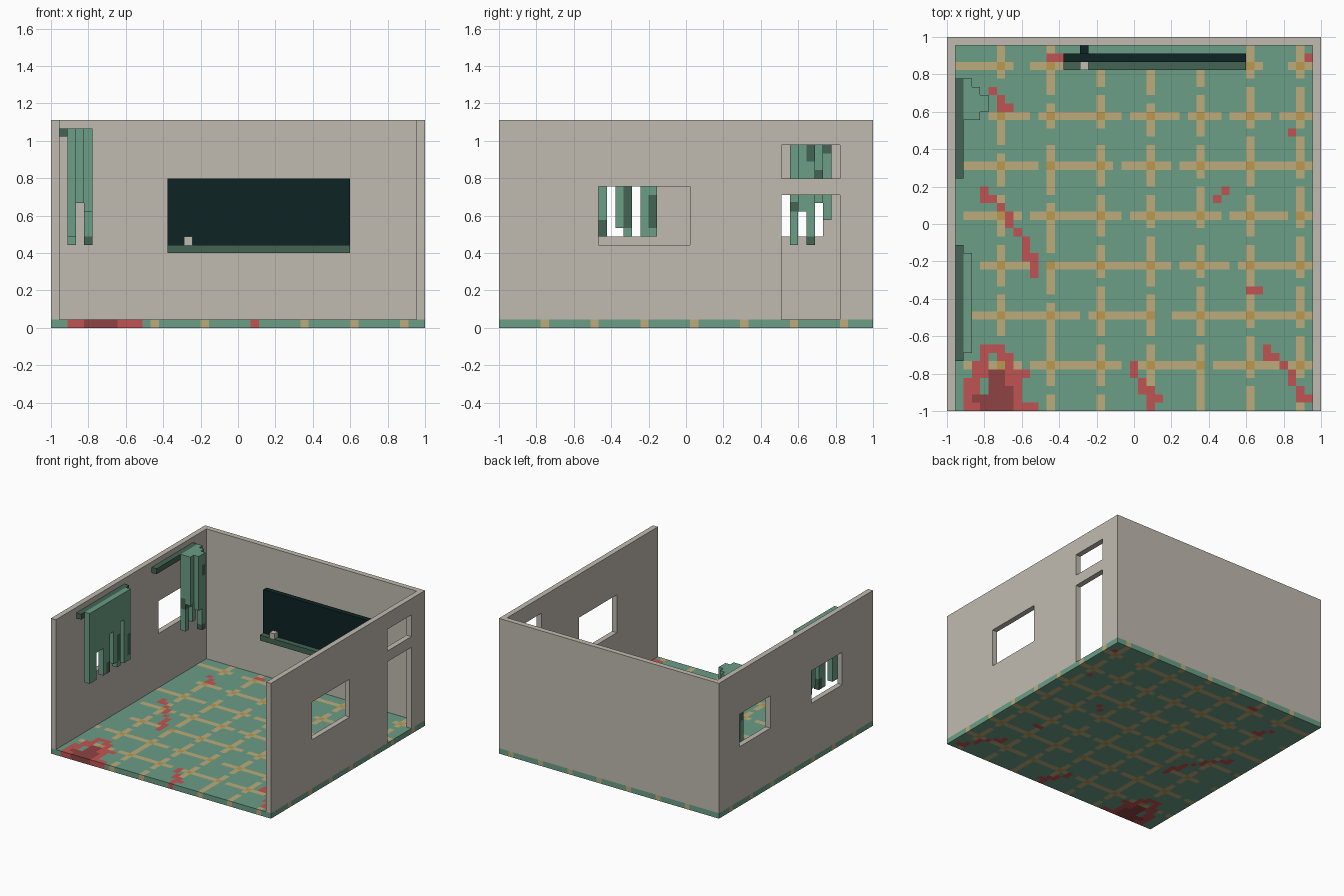
import bpy, bmesh

if "Cube" in bpy.data.objects:
    bpy.data.objects.remove(bpy.data.objects["Cube"], do_unlink=True)

N = 45                      # grid cells along the longest side
U = 2 / N


def pos(x, y, z):
    return (x * U - 1, y * U - 1, z * U)


# --- Materials ---
def material(name, rgb):
    lin = [((c / 255 + 0.055) / 1.055) ** 2.4 if c > 10 else c / 255 / 12.92 for c in rgb]
    m = bpy.data.materials.new(name)
    m.use_nodes = True
    m.diffuse_color = (*lin, 1)
    bsdf = m.node_tree.nodes["Principled BSDF"]
    bsdf.inputs["Base Color"].default_value = (*lin, 1)
    bsdf.inputs["Roughness"].default_value = 0.9
    return m


PLASTER = material("plaster grey", (192, 187, 176))
GREEN = material("worn green", (107, 157, 134))
DARK = material("dark green", (68, 100, 83))
TAN = material("grout tan", (188, 172, 124))
OCHRE = material("grout ochre", (187, 152, 78))
RED = material("stain red", (192, 84, 82))
MAROON = material("stain dark red", (143, 66, 66))
BLACK = material("board black", (13, 35, 36))


# --- Builders ---
def finish(name, bm, mats):
    me = bpy.data.meshes.new(name)
    bm.to_mesh(me)
    bm.free()
    ob = bpy.data.objects.new(name, me)
    bpy.context.collection.objects.link(ob)
    for m in mats:
        me.materials.append(m)
    return ob


def box(name, mat, xr, yr, zr):
    """Box between grid ranges."""
    bm = bmesh.new()
    bmesh.ops.create_cube(bm, size=1)
    for v in bm.verts:
        v.co = pos(*(r[0] if c < 0 else r[1] for c, r in zip(v.co, (xr, yr, zr))))
    return finish(name, bm, [mat])


SIDES = {(1, 0, 0): [(1, 0, 0), (1, 1, 0), (1, 1, 1), (1, 0, 1)],
         (-1, 0, 0): [(0, 0, 0), (0, 0, 1), (0, 1, 1), (0, 1, 0)],
         (0, 1, 0): [(0, 1, 0), (0, 1, 1), (1, 1, 1), (1, 1, 0)],
         (0, -1, 0): [(0, 0, 0), (1, 0, 0), (1, 0, 1), (0, 0, 1)],
         (0, 0, 1): [(0, 0, 1), (1, 0, 1), (1, 1, 1), (0, 1, 1)],
         (0, 0, -1): [(0, 0, 0), (0, 1, 0), (1, 1, 0), (1, 0, 0)]}


def cells(name, filled, mats):
    """Outer skin of a set of grid cells, each cell mapped to a material."""
    bm = bmesh.new()
    verts = {}
    for c, mat in filled.items():
        for d, corners in SIDES.items():
            if tuple(a + b for a, b in zip(c, d)) in filled:
                continue
            keys = [tuple(a + b for a, b in zip(c, k)) for k in corners]
            for k in keys:
                if k not in verts:
                    verts[k] = bm.verts.new(pos(*k))
            bm.faces.new([verts[k] for k in keys]).material_index = mats.index(mat)
    return finish(name, bm, mats)


def cut(ob, holes):
    """Cut openings (y range, z range) through a side wall."""
    for yr, zr in holes:
        cutter = box("opening_cutter", PLASTER, (-2, N + 2), yr, zr)
        cutter.hide_render = True
        mod = ob.modifiers.new("opening", "BOOLEAN")
        mod.operation = "DIFFERENCE"
        mod.solver = "EXACT"
        mod.object = cutter
        bpy.context.view_layer.objects.active = ob
        bpy.ops.object.modifier_apply(modifier=mod.name)
        bpy.data.objects.remove(cutter, do_unlink=True)


# --- Walls with window and door openings ---
box("back_wall", PLASTER, (0, N), (N - 1, N), (1, 25))
right_wall = box("window_wall", PLASTER, (0, 1), (0, N - 1), (1, 25))
cut(right_wall, [((9, 18), (11, 17)), ((30, 39), (11, 17))])
left_wall = box("door_wall", PLASTER, (N - 1, N), (0, N - 1), (1, 25))
cut(left_wall, [((12, 23), (10, 17)), ((34, 41), (0, 16)), ((34, 41), (18, 22))])

# --- Tiled floor: grout lines every six cells, broken at worn places ---
row_gaps = {41: (8, 9, 38, 39, 40), 35: (1, 2, 3, 4, 10, 21, 28, 33, 39), 29: (11, 20, 27),
            23: (1, 9, 21, 33, 41), 17: (1, 2, 3, 11, 27, 34), 11: (2, 16, 25, 26),
            5: (1, 9, 21, 31)}
col_gaps = {6: (38, 39, 31, 26, 20, 14, 8), 12: (37, 33, 32, 25, 18, 13, 2),
            18: (43, 38, 33, 32, 26, 20, 15, 8, 2), 24: (43, 37, 32, 26, 21, 14, 8),
            30: (43, 38, 32, 27, 21, 20, 15, 8), 36: (39, 33, 26, 20, 14, 9, 3),
            42: (39, 33, 27, 21, 15, 9, 3)}
# Stains: row -> (first column, last column) runs
red_runs = {42: [(12, 13), (43, 43)], 38: [(5, 5)], 37: [(6, 6)], 36: [(6, 7)], 33: [(41, 41)],
            26: [(4, 4), (33, 33)], 25: [(4, 5), (32, 32)], 24: [(6, 6)], 23: [(7, 7)],
            22: [(7, 7)], 21: [(8, 8)], 20: [(9, 9)], 19: [(9, 9)], 18: [(9, 10)],
            17: [(10, 10)], 16: [(10, 10)], 14: [(36, 37)], 7: [(4, 6), (38, 38)],
            6: [(4, 4), (6, 7), (38, 39)], 5: [(3, 4), (7, 7), (22, 22), (40, 40)],
            4: [(3, 4), (7, 9), (22, 22), (41, 41)], 3: [(2, 3), (7, 8), (23, 23), (41, 41)],
            2: [(2, 3), (8, 8), (23, 24), (42, 42)],
            1: [(2, 2), (8, 8), (24, 25), (42, 43)], 0: [(2, 3), (8, 10), (24, 24)]}
maroon_runs = {4: [(5, 6)], 3: [(5, 6)], 2: [(5, 7)], 1: [(3, 7)], 0: [(4, 7)]}


def in_runs(runs, x, y):
    return any(a <= x <= b for a, b in runs.get(y, ()))


def floor_colour(x, y):
    if in_runs(maroon_runs, x, y):
        return MAROON
    if in_runs(red_runs, x, y):
        return RED
    if x in col_gaps and y in row_gaps:
        return OCHRE
    if (x in col_gaps and y not in col_gaps[x]) or (y in row_gaps and x not in row_gaps[y]):
        return TAN
    return GREEN


cells("floor", {(x, y, 0): floor_colour(x, y) for x in range(N) for y in range(N)},
      [GREEN, TAN, OCHRE, RED, MAROON])

# --- Board with tray, eraser and wall mount ---
box("board", BLACK, (14, 36), (42, 43), (10, 18))
box("board_tray", DARK, (14, 36), (41, 43), (9, 10))
box("board_eraser", PLASTER, (16, 17), (41, 42), (10, 11))
box("board_mount", BLACK, (16, 17), (43, 44), (14, 15))

# --- Curtain rods ---
box("front_curtain_rod", DARK, (1, 2), (6, 20), (23, 24))
box("rear_curtain_rod", DARK, (1, 2), (28, 40), (23, 24))


# --- Torn curtains: hem height of each strip, with dark patches ---
def curtain(name, hems, stains):
    filled = {}
    for (x, y), hem in hems.items():
        for z in range(hem, 24):
            dark = any(x == sx and y == sy and a <= z < b for sx, sy, a, b in stains)
            filled[x, y, z] = DARK if dark else GREEN
    cells(name, filled, [GREEN, DARK])


front_hems = [11, 11, 16, 16, 11, 11, 18, 12, 11, 19, 11, 11]
curtain("front_curtain", {(2, 7 + i): h for i, h in enumerate(front_hems)},
        [(2, 12, 11, 13), (2, 15, 12, 17), (2, 18, 12, 16)])

rear_hems = {(2, 35): 10, (2, 36): 14, (2, 37): 11, (2, 38): 15, (2, 39): 13,
             (3, 35): 15, (3, 36): 15, (3, 37): 15, (3, 38): 15,
             (4, 36): 14, (4, 37): 10}
curtain("rear_curtain", rear_hems,
        [(2, 35, 14, 16), (2, 39, 21, 22), (3, 38, 18, 19), (4, 37, 20, 22), (4, 37, 10, 11)])
